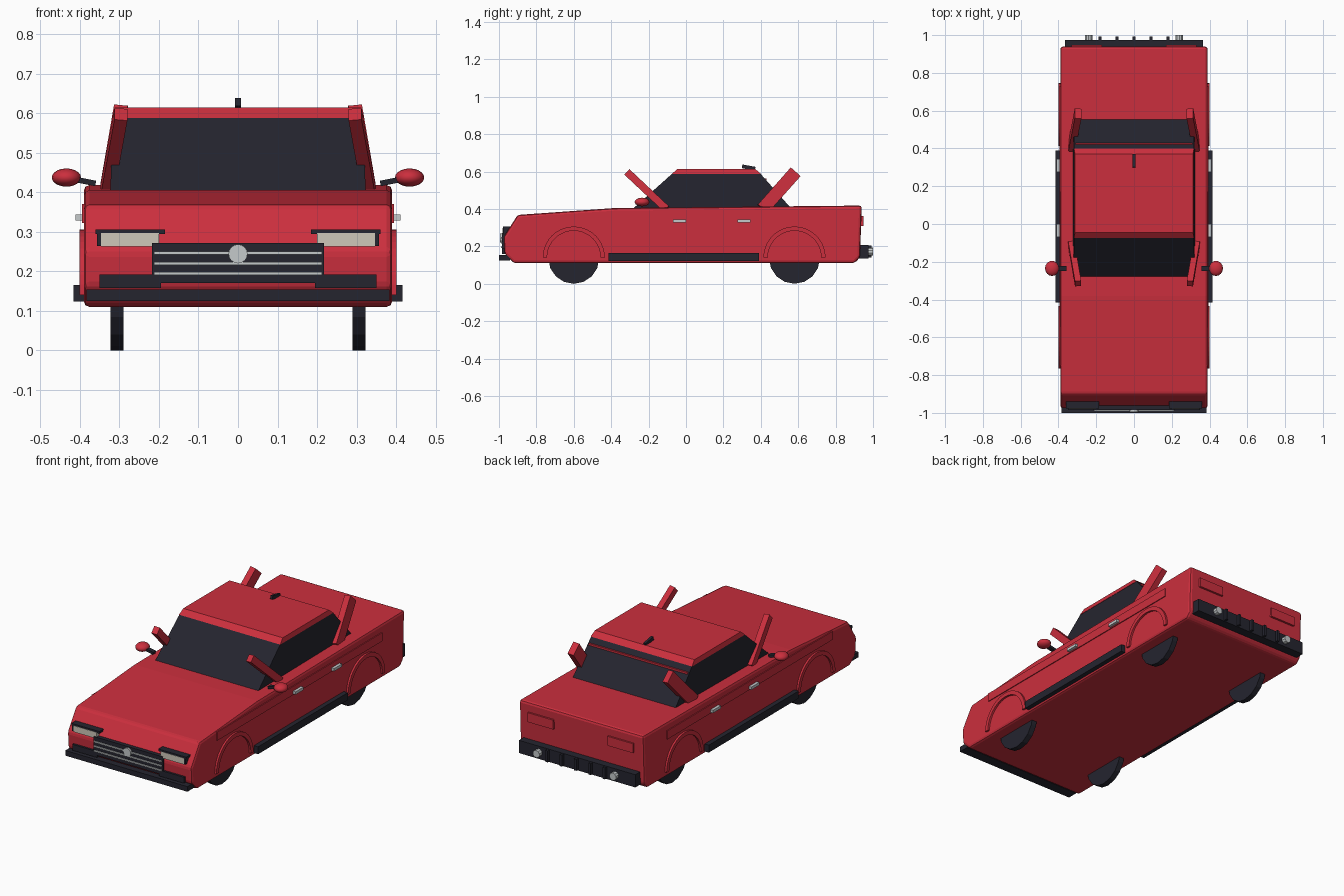
import bpy
import bmesh
from math import pi, cos, sin
from mathutils import Matrix, Vector

cube = bpy.data.objects.get("Cube")
if cube:
    bpy.data.objects.remove(cube, do_unlink=True)


def material(name, rgb):
    m = bpy.data.materials.new(name)
    m.use_nodes = True
    m.diffuse_color = (*rgb, 1)
    m.node_tree.nodes["Principled BSDF"].inputs["Base Color"].default_value = (*rgb, 1)
    return m


RED = material("red paint", (0.6, 0.028, 0.047))
DARK = material("dark trim", (0.018, 0.018, 0.028))
CHROME = material("chrome", (0.56, 0.59, 0.6))
LAMP = material("lamp glass", (0.62, 0.58, 0.49))


def finish(name, bm, mat, bevel=0, smooth=False):
    bmesh.ops.recalc_face_normals(bm, faces=bm.faces)
    mesh = bpy.data.meshes.new(name)
    bm.to_mesh(mesh)
    bm.free()
    mesh.materials.append(mat)
    ob = bpy.data.objects.new(name, mesh)
    bpy.context.collection.objects.link(ob)
    if smooth:
        mesh.shade_smooth()
    if bevel:
        mod = ob.modifiers.new("edge bevel", 'BEVEL')
        mod.width = bevel
        mod.segments = 2
    return ob


def box(name, mat, x, y, z, bevel=0):
    """Box given by its (min, max) on each axis."""
    bm = bmesh.new()
    size = [b - a for a, b in (x, y, z)]
    mid = [(a + b) / 2 for a, b in (x, y, z)]
    bmesh.ops.create_cube(bm, size=1, matrix=Matrix.Translation(mid) @ Matrix.Diagonal((*size, 1)))
    return finish(name, bm, mat, bevel)


def prism(name, mat, profile, bevel=0):
    """Side profile of (y, z, half width) points, spanned across x."""
    bm = bmesh.new()
    sides = [[bm.verts.new((s * w, y, z)) for y, z, w in profile] for s in (-1, 1)]
    for ring in sides:
        bm.faces.new(ring)
    n = len(profile)
    for i in range(n):
        j = (i + 1) % n
        bm.faces.new((sides[0][i], sides[0][j], sides[1][j], sides[1][i]))
    return finish(name, bm, mat, bevel)


def beam(name, mat, start, end, width, thick):
    """Square bar between two points, width measured along x."""
    a, b = Vector(start), Vector(end)
    d = (b - a).normalized()
    side = Vector((1, 0, 0)) if abs(d.x) < 0.8 else Vector((0, 1, 0))
    side = (side - d * side.dot(d)).normalized()
    rot = Matrix((side, d.cross(side), d)).transposed().to_4x4()
    bm = bmesh.new()
    bmesh.ops.create_cube(bm, size=1, matrix=Matrix.Translation((a + b) / 2) @ rot
                          @ Matrix.Diagonal((width, thick, (b - a).length, 1)))
    return finish(name, bm, mat)


def disc(name, mat, centre, radius, depth, axis, sides=16):
    bm = bmesh.new()
    rot = Matrix.Rotation(pi / 2, 4, axis)
    bmesh.ops.create_cone(bm, cap_ends=True, segments=sides, radius1=radius, radius2=radius,
                          depth=depth, matrix=Matrix.Translation(centre) @ rot)
    return finish(name, bm, mat)


def arch(name, x, y, z, inner, outer, steps=20):
    """Half ring standing proud of the body side."""
    bm = bmesh.new()
    rings = []
    for i in range(steps + 1):
        a = pi * i / steps
        rings.append([bm.verts.new((px, y + r * cos(a), z + r * sin(a)))
                      for px, r in ((x[0], inner), (x[1], inner), (x[1], outer), (x[0], outer))])
    for p, q in zip(rings, rings[1:]):
        for k in range(4):
            m = (k + 1) % 4
            bm.faces.new((p[k], p[m], q[m], q[k]))
    bm.faces.new(rings[0])
    bm.faces.new(rings[-1])
    return finish(name, bm, RED)


def span(s, a, b):
    return tuple(sorted((s * a, s * b)))


# Body shell and cabin
W = 0.39
prism("body", RED, [(-0.92, 0.11, W), (-0.97, 0.16, W), (-0.975, 0.25, W), (-0.9, 0.368, W),
                    (-0.38, 0.405, W), (0.94, 0.418, W), (0.93, 0.14, W), (0.9, 0.11, W)], 0.014)
prism("cabin_glass", DARK, [(-0.285, 0.4, 0.323), (-0.07, 0.592, 0.316),
                            (0.395, 0.592, 0.316), (0.565, 0.4, 0.323)])
prism("roof", RED, [(-0.075, 0.588, 0.318), (-0.045, 0.614, 0.312),
                    (0.37, 0.614, 0.312), (0.4, 0.588, 0.318)])
box("rear_roof_strip", RED, (-0.31, 0.31), (0.418, 0.43), (0.54, 0.563))
beam("antenna", DARK, (0, 0.3, 0.628), (0, 0.37, 0.615), 0.014, 0.02)

# Parts repeated on both sides
for s, side in ((1, "left"), (-1, "right")):
    for y, end in ((-0.6, "front"), (0.58, "rear")):
        disc(f"{end}_{side}_wheel", DARK, (s * 0.306, y, 0.136), 0.136, 0.032, 'Y')
        arch(f"{end}_{side}_arch", span(s, 0.38, 0.401), y, 0.14, 0.143, 0.166)
    beam(f"front_{side}_pillar", RED, (s * 0.332, -0.105, 0.4), (s * 0.296, -0.315, 0.597), 0.033, 0.04)
    beam(f"rear_{side}_pillar", RED, (s * 0.33, 0.41, 0.4), (s * 0.296, 0.585, 0.597), 0.035, 0.07)
    box(f"{side}_side_panel", RED, span(s, 0.38, 0.395), (-0.75, 0.73), (0.322, 0.37))
    box(f"{side}_sill", DARK, span(s, 0.38, 0.416), (-0.415, 0.39), (0.123, 0.165))
    for y in (-0.07, 0.275):
        box(f"{side}_door_handle", CHROME, span(s, 0.39, 0.411), (y, y + 0.07), (0.328, 0.344))

    # Wing mirror
    beam(f"{side}_mirror_arm", DARK, (s * 0.36, -0.235, 0.422), (s * 0.42, -0.235, 0.412 + 0.022), 0.025, 0.014)
    bm = bmesh.new()
    bmesh.ops.create_uvsphere(bm, u_segments=16, v_segments=10, radius=1,
                              matrix=Matrix.Translation((s * 0.434, -0.235, 0.437))
                              @ Matrix.Diagonal((0.037, 0.04, 0.023, 1)))
    finish(f"{side}_mirror", bm, RED, smooth=True)

    # Headlamp with its housing, and the lower intake
    box(f"{side}_headlamp", LAMP, span(s, 0.2, 0.347), (-0.98, -0.93), (0.262, 0.297))
    box(f"{side}_headlamp_lid", DARK, span(s, 0.185, 0.36), (-0.978, -0.93), (0.294, 0.306))
    box(f"{side}_headlamp_edge", DARK, span(s, 0.347, 0.356), (-0.978, -0.93), (0.264, 0.296))
    box(f"{side}_intake", DARK, span(s, 0.195, 0.35), (-0.984, -0.95), (0.158, 0.192))

    # Rear lamps and bumper details
    box(f"{side}_tail_lamp", RED, span(s, 0.17, 0.33), (0.92, 0.948), (0.31, 0.363))
    disc(f"{side}_reverse_lamp", CHROME, (s * 0.24, 0.98, 0.172), 0.021, 0.04, 'X', 10)
    for x in (0.09, 0.18):
        box(f"{side}_bumper_rib", DARK, span(s, x - 0.007, x + 0.007), (0.96, 0.993), (0.14, 0.205))

# Centre rib and bumpers
box("centre_bumper_rib", DARK, (-0.007, 0.007), (0.96, 0.993), (0.14, 0.205))
box("rear_bumper", DARK, (-0.365, 0.365), (0.92, 0.975), (0.135, 0.207))
box("front_bumper", DARK, (-0.383, 0.383), (-1.0, -0.94), (0.125, 0.154))

# Grille with bars and plain round badge
box("grille", DARK, (-0.217, 0.217), (-0.984, -0.93), (0.17, 0.272))
for z in (0.194, 0.22, 0.246):
    box("grille_bar", CHROME, (-0.212, 0.212), (-0.99, -0.98), (z - 0.004, z + 0.004))
disc("grille_badge", CHROME, (0, -0.988, 0.244), 0.024, 0.014, 'X')
